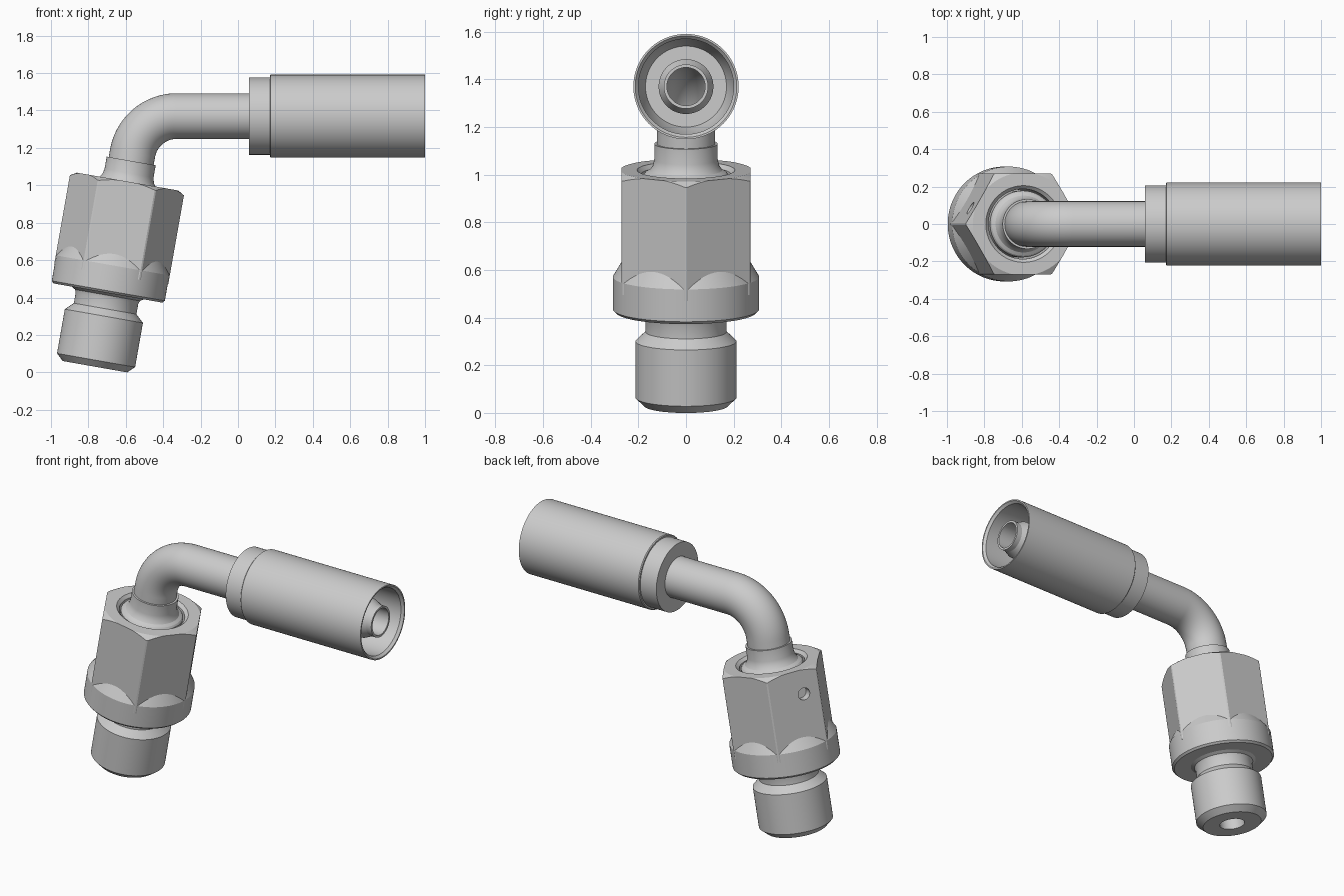
import bpy, bmesh, math
from mathutils import Vector

if "Cube" in bpy.data.objects:
    bpy.data.objects.remove(bpy.data.objects["Cube"])

Y = Vector((0, 1, 0))
TILT = math.radians(10)
BASE = Vector((-0.765, 0, 0.03))                          # bottom centre of the tilted axis
D = Vector((math.sin(TILT), 0, math.cos(TILT)))           # tilted axis direction
U = Y.cross(D)
PIPE_Z = 1.37


def loft(name, stations, sides=96, capped=False):
    """Bridge rings given as (centre, axis, radius); closed loop unless capped."""
    bm = bmesh.new()
    rings = []
    for centre, axis, r in stations:
        u = Y.cross(axis).normalized()
        v = axis.cross(u).normalized()
        rings.append([bm.verts.new(centre + r * (math.cos(t) * u + math.sin(t) * v))
                      for t in (2 * math.pi * i / sides for i in range(sides))])
    pairs = list(zip(rings, rings[1:]))
    if capped:
        bm.faces.new(rings[0])
        bm.faces.new(rings[-1])
    else:
        pairs.append((rings[-1], rings[0]))
    for a, b in pairs:
        for i in range(sides):
            j = (i + 1) % sides
            bm.faces.new((a[i], a[j], b[j], b[i]))
    bmesh.ops.recalc_face_normals(bm, faces=bm.faces[:])
    me = bpy.data.meshes.new(name)
    bm.to_mesh(me)
    bm.free()
    ob = bpy.data.objects.new(name, me)
    bpy.context.collection.objects.link(ob)
    return ob


def turned(name, profile, origin=BASE, axis=D, **kw):
    """Lathe a profile of (radius, distance along axis)."""
    return loft(name, [(origin + axis * s, axis, r) for r, s in profile], **kw)


def boolean(ob, cutter, op):
    bpy.context.view_layer.objects.active = ob
    m = ob.modifiers.new(op, 'BOOLEAN')
    m.operation, m.object, m.solver = op, cutter, 'EXACT'
    bpy.ops.object.modifier_apply(modifier=m.name)
    bpy.data.objects.remove(cutter)


# Threaded end, neck groove and round collar
adapter = turned("threaded_end_and_collar", [
    (.075, 0), (.175, 0), (.212, .035), (.212, .275), (.17, .315), (.17, .37),
    (.176, .388), (.195, .4), (.295, .4), (.307, .412), (.307, .55), (.262, .625), (.075, .625)])

# Hexagonal nut: chamfered top, recessed bore
nut = turned("hex_nut", [(.312, .5), (.312, 1.02)], sides=6, capped=True)
boolean(nut, turned("nut_envelope", [
    (.187, .46), (.3095, .46), (.3095, .985), (.275, 1.005), (.205, 1.005), (.187, .988)]),
    'INTERSECT')

# Small blind hole in one flat of the nut
normal = (-U * math.cos(math.pi / 6) + Y * .5).normalized()
spot = BASE + D * .86 - U * .263 + Y * .085
boolean(nut, turned("hole_cutter", [(.036, -.05), (.036, .05)], spot, normal,
                    sides=32, capped=True), 'DIFFERENCE')

# Swivel stem seated in the nut
stem = turned("swivel_stem", [
    (.08, .62), (.178, .62), (.178, .985), (.17, .995), (.152, 1.005), (.14, 1.022),
    (.133, 1.05), (.133, 1.117), (.08, 1.117)])

# Bent hollow tube
R = .24
X = Vector((1, 0, 0))
sweep = math.pi / 2 - TILT
corner = BASE + D * ((PIPE_Z - BASE.z) / D.z)
start = corner - D * (R * math.tan(sweep / 2))
centre = start + U * R
path = [(BASE + D * 1.1, D)]
for i in range(25):
    a = sweep * i / 24
    path.append((centre - R * (math.cos(a) * U - math.sin(a) * D),
                 math.cos(a) * D + math.sin(a) * U))
path.append((Vector((.06, 0, PIPE_Z)), X))
tube = loft("bent_tube", [(p, t, .122) for p, t in path] + [(p, t, .08) for p, t in path[::-1]],
            sides=64)

# Crimp sleeve with the inner hose nipple
sleeve = turned("crimp_sleeve_and_nipple", [
    (.08, .06), (.207, .06), (.207, .17), (.216, .17), (.221, .175), (.221, 1), (.213, 1),
    (.2, .985), (.2, .3), (.17, .22), (.115, .22), (.115, .9), (.093, .95), (.093, .985),
    (.08, .985)], Vector((0, 0, PIPE_Z)), X)

# Smooth round surfaces, keep edges sharp
bpy.ops.object.select_all(action='DESELECT')
for ob in (adapter, nut, stem, tube, sleeve):
    ob.select_set(True)
bpy.context.view_layer.objects.active = nut
bpy.ops.object.shade_smooth_by_angle(angle=math.radians(22))
